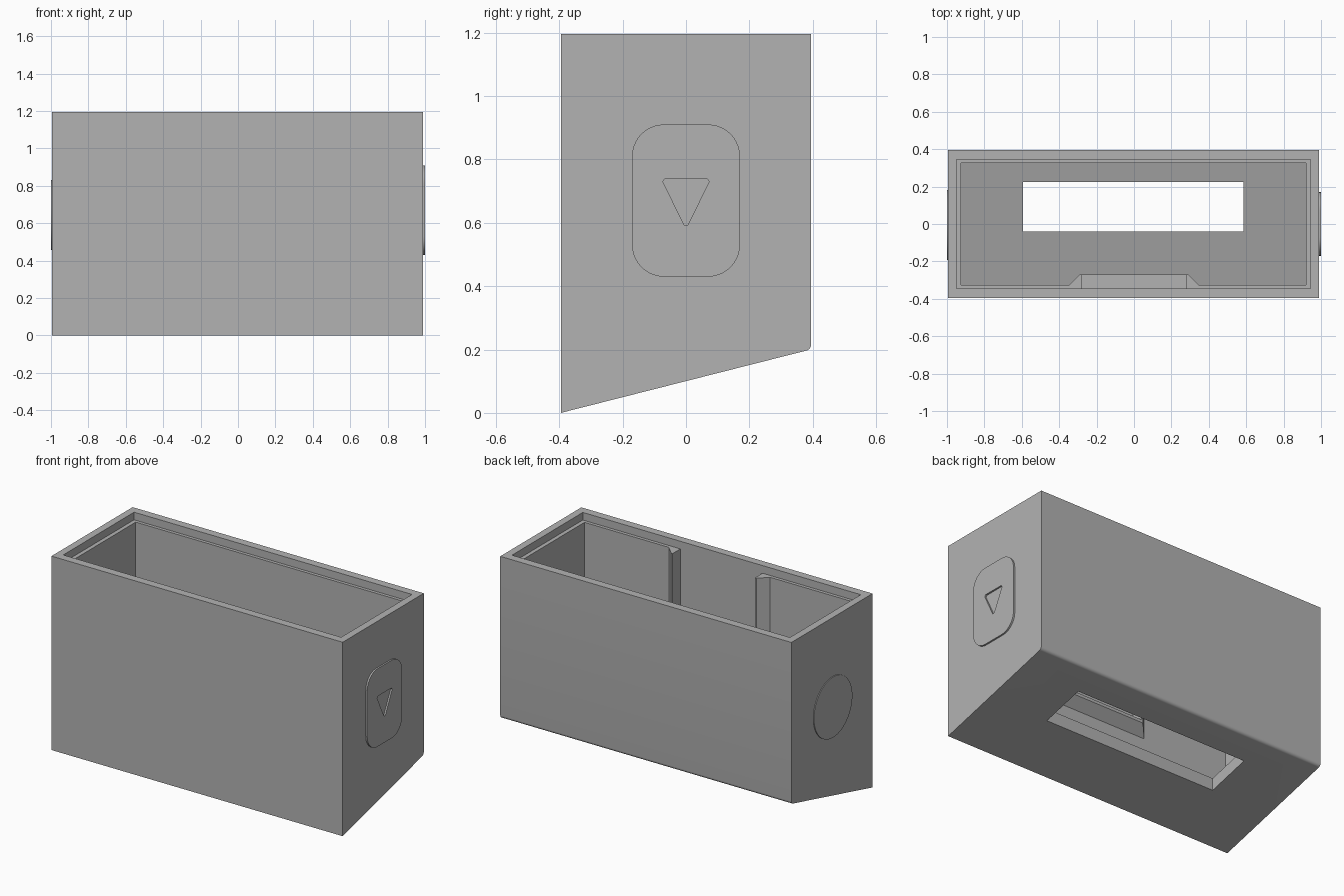
import bpy, bmesh, math

cube = bpy.data.objects.get("Cube")
if cube:
    bpy.data.objects.remove(cube, do_unlink=True)

grey = bpy.data.materials.new("light_grey")
grey.use_nodes = True
grey.diffuse_color = (0.45, 0.45, 0.45, 1)
grey.node_tree.nodes["Principled BSDF"].inputs["Base Color"].default_value = grey.diffuse_color

RIGHT, LEFT = 0.99, -0.995      # side walls
HALF = 0.395                    # half depth
TOP, LEDGE = 1.195, 1.148       # rim and lid ledge heights
SHELF = 0.52


def prism(name, points, low, high, axis="x"):
    """Extrude a 2D outline along x (points are y, z) or along z (points are x, y)."""
    bm = bmesh.new()
    rings = []
    for level in (low, high):
        rings.append([bm.verts.new((level, a, b) if axis == "x" else (a, b, level))
                      for a, b in points])
    bm.faces.new(rings[0])
    bm.faces.new(rings[1])
    n = len(points)
    for i in range(n):
        j = (i + 1) % n
        bm.faces.new((rings[0][i], rings[0][j], rings[1][j], rings[1][i]))
    bmesh.ops.recalc_face_normals(bm, faces=bm.faces)
    mesh = bpy.data.meshes.new(name)
    bm.to_mesh(mesh)
    bm.free()
    mesh.materials.append(grey)
    obj = bpy.data.objects.new(name, mesh)
    bpy.context.collection.objects.link(obj)
    return obj


def rect(x0, x1, y0, y1):
    return [(x0, y0), (x1, y0), (x1, y1), (x0, y1)]


def arc(cx, cy, r, start, end, steps):
    return [(cx + r * math.cos(math.radians(start + (end - start) * i / steps)),
             cy + r * math.sin(math.radians(start + (end - start) * i / steps)))
            for i in range(steps + 1)]


def carve(target, cutter):
    """Subtract the cutter, apply the cut and remove the cutter."""
    cutter.hide_render = True
    mod = target.modifiers.new("cut", "BOOLEAN")
    mod.operation = "DIFFERENCE"
    mod.solver = "EXACT"
    mod.object = cutter
    bpy.context.view_layer.objects.active = target
    bpy.ops.object.modifier_apply(modifier=mod.name)
    bpy.data.objects.remove(cutter, do_unlink=True)


def bottom(y):
    return 0.2 * (y + HALF) / (2 * HALF)


# Box shell with sloped underside and a softened back lower edge
outline = [(-HALF, 0)] + arc(HALF - 0.02, bottom(HALF) + 0.016, 0.02, -76, 0, 6)
outline += [(HALF, TOP), (-HALF, TOP)]
shell = prism("box_shell", outline, LEFT, RIGHT)

# Cavity with a sloped floor, lid recess, floor slot
IN = 0.325
FLOOR = 0.075
carve(shell, prism("cavity_cutter", [(-IN, bottom(-IN) + FLOOR), (IN, bottom(IN) + FLOOR),
                                     (IN, 1.4), (-IN, 1.4)], LEFT + 0.07, RIGHT - 0.07))
carve(shell, prism("lid_cutter", rect(LEFT + 0.045, RIGHT - 0.045, -0.345, 0.345),
                   LEDGE, 1.4, "z"))
carve(shell, prism("slot_cutter", rect(-0.593, 0.585, -0.04, 0.225), -0.1, 0.4, "z"))
# Shallow pocket in the inside of the front wall
carve(shell, prism("pocket_cutter", rect(-0.283, 0.28, -0.345, -0.3), SHELF, 1.4, "z"))

# Tapered guide rails beside the pocket
for side, name in ((1, "left_rail"), (-1, "right_rail")):
    prism(name, [(side * 0.28, -0.344), (side * 0.28, -0.27), (side * 0.29, -0.27),
                 (side * 0.345, -0.325), (side * 0.345, -0.344)], SHELF, LEDGE, "z")

# Shelf under the pocket, its underside sloping back to the wall
shelf = prism("pocket_shelf", [(-0.345, -0.33), (-0.345, -0.325), (-0.29, -0.27),
                               (0.29, -0.27), (0.345, -0.325), (0.345, -0.33)],
              0.44, SHELF, "z")
for v in shelf.data.vertices:
    if v.co.z < 0.5:
        v.co.z = 0.447 + (v.co.y + 0.325)

# Rounded plate with an engraved triangle on the left side
plate = []
for sy, sz, start in ((1, 1, 0), (-1, 1, 90), (-1, -1, 180), (1, -1, 270)):
    plate += arc(sy * 0.07, 0.67 + sz * 0.14, 0.1, start, start + 90, 10)
badge = prism("side_plate", plate, RIGHT, 1.0)
carve(badge, prism("triangle_cutter", [(-0.006, 0.593), (0.006, 0.593), (0.073, 0.73),
                                       (0.066, 0.74), (-0.066, 0.74), (-0.073, 0.73)],
                   RIGHT - 0.02, 1.1))

# Plain round plate on the other side
disc = prism("round_plate", arc(-0.005, 0.645, 0.187, 0, 352.5, 47), -1.0, LEFT)

# Smooth the curved edges, keep the rest sharp
for obj in (shell, badge, disc):
    bpy.ops.object.select_all(action="DESELECT")
    obj.select_set(True)
    bpy.context.view_layer.objects.active = obj
    bpy.ops.object.shade_smooth_by_angle(angle=math.radians(30))
